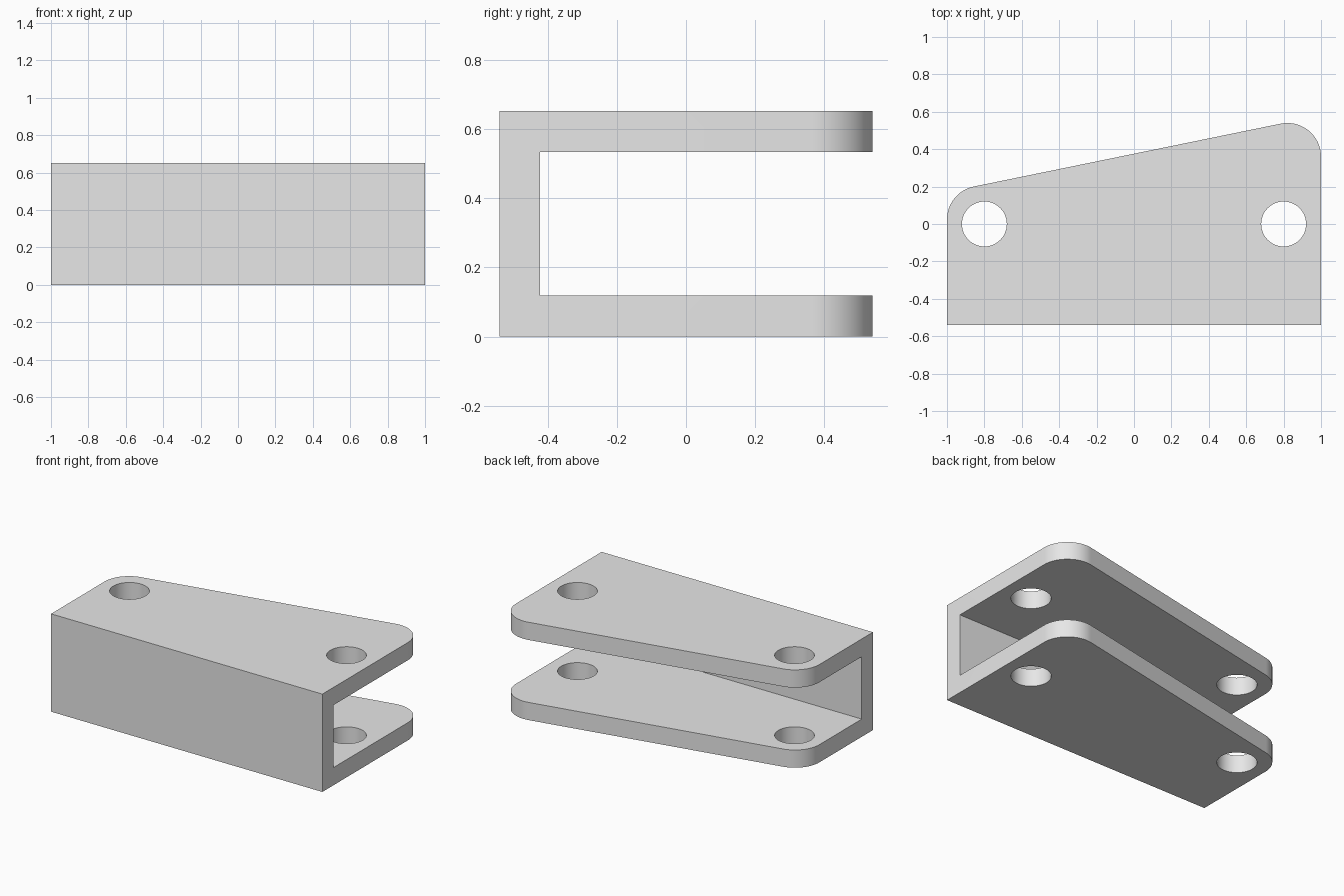
import bpy
import bmesh
from math import sin, cos, pi, atan2

old = bpy.data.objects.get("Cube")
if old:
    bpy.data.objects.remove(old, do_unlink=True)

HEIGHT, WALL = 0.652, 0.118
FRONT, FILLET = -0.54, 0.18
HOLE_X, HOLE_R = 0.8, 0.12
SLOPE = atan2(0.336, 1.64)

grey = bpy.data.materials.new("light grey")
grey.use_nodes = True
colour = (0.8, 0.8, 0.8, 1)
grey.diffuse_color = colour
grey.node_tree.nodes["Principled BSDF"].inputs["Base Color"].default_value = colour


def arc(cx, cy, r, start, end, steps):
    """Points along an arc, both ends included."""
    angles = [start + (end - start) * i / steps for i in range(steps + 1)]
    return [(cx + r * cos(a), cy + r * sin(a)) for a in angles]


def prism(name, outline, z0, z1):
    """Upright solid from a counter-clockwise outline."""
    bm = bmesh.new()
    face = bm.faces.new([bm.verts.new((x, y, z0)) for x, y in outline])
    top = bmesh.ops.extrude_face_region(bm, geom=[face])["geom"]
    verts = [v for v in top if isinstance(v, bmesh.types.BMVert)]
    bmesh.ops.translate(bm, verts=verts, vec=(0, 0, z1 - z0))
    bmesh.ops.recalc_face_normals(bm, faces=bm.faces)
    mesh = bpy.data.meshes.new(name)
    bm.to_mesh(mesh)
    bm.free()
    mesh.materials.append(grey)
    obj = bpy.data.objects.new(name, mesh)
    bpy.context.collection.objects.link(obj)
    return obj


# Bracket body: straight front, sloping back edge with rounded corners
outline = [(-1, FRONT), (1, FRONT)]
outline += arc(1 - FILLET, 0.36, FILLET, 0, pi / 2 + SLOPE, 20)
outline += arc(FILLET - 1, 0.024, FILLET, pi / 2 + SLOPE, pi, 16)
bracket = prism("channel_bracket", outline, 0, HEIGHT)

# Slot between the two flanges, and the two pin holes
inner = FRONT + WALL
slot = [(-1.2, inner), (1.2, inner), (1.2, 1), (-1.2, 1)]
cutters = [prism("slot_cutter", slot, WALL, HEIGHT - WALL)]
for side, x in (("right", -HOLE_X), ("left", HOLE_X)):
    circle = arc(x, 0, HOLE_R, 0, 2 * pi, 48)[:-1]
    cutters.append(prism(side + "_hole_cutter", circle, -0.1, HEIGHT + 0.1))

bpy.ops.object.select_all(action="DESELECT")
bpy.context.view_layer.objects.active = bracket
bracket.select_set(True)
for cutter in cutters:
    cutter.hide_render = True
    mod = bracket.modifiers.new(cutter.name, "BOOLEAN")
    mod.operation = "DIFFERENCE"
    mod.solver = "EXACT"
    mod.object = cutter
    bpy.ops.object.modifier_apply(modifier=mod.name)
    bpy.data.objects.remove(cutter, do_unlink=True)

bpy.ops.object.shade_smooth_by_angle(angle=pi / 6)
